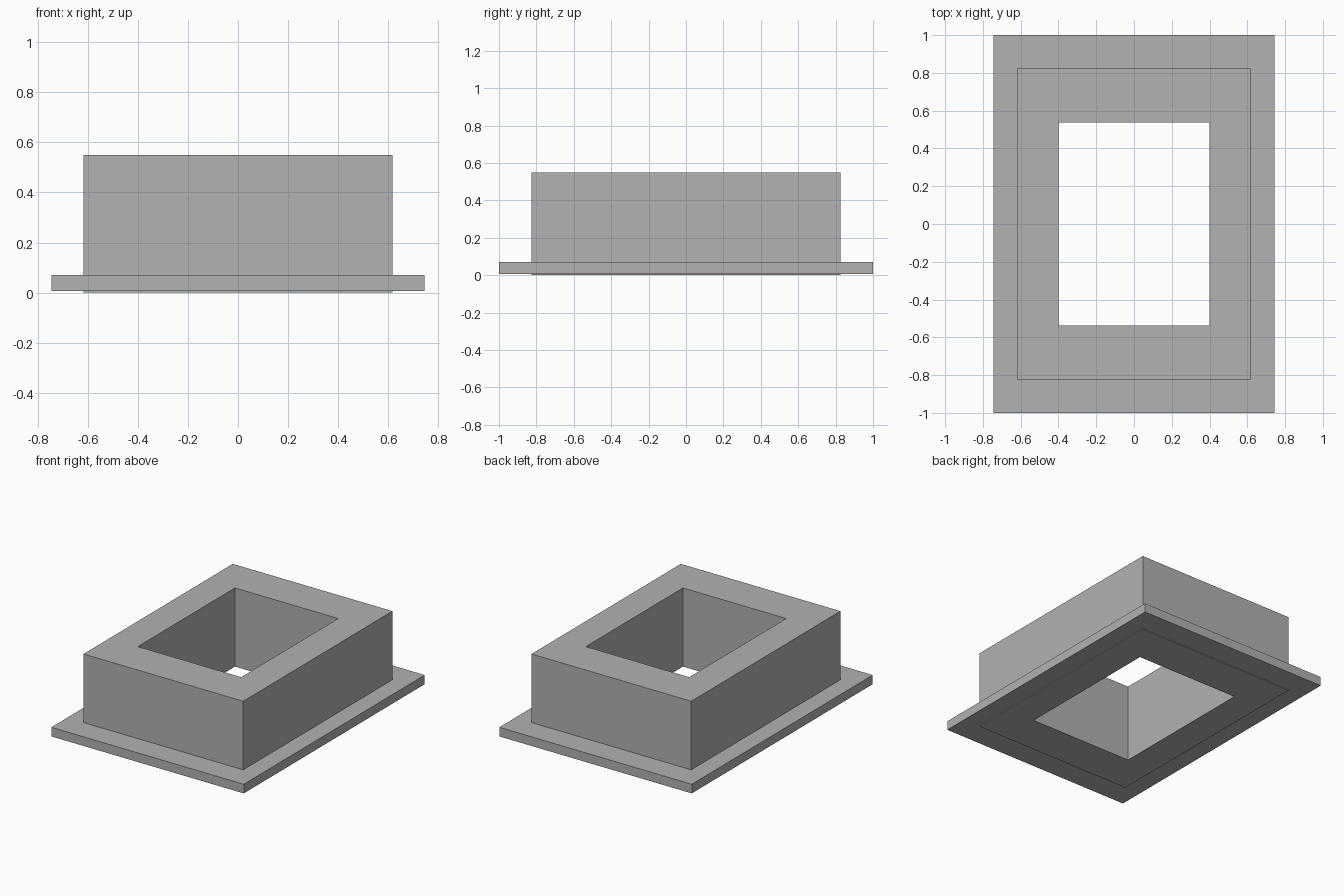
import bpy
import bmesh

cube = bpy.data.objects.get("Cube")
if cube:
    bpy.data.objects.remove(cube, do_unlink=True)

# Single grey material
grey = bpy.data.materials.new("plain_grey")
grey.use_nodes = True
colour = (0.445, 0.445, 0.445, 1)
grey.diffuse_color = colour
grey.node_tree.nodes["Principled BSDF"].inputs["Base Color"].default_value = colour


def frame(name, outer, inner, bottom, top):
    """Rectangular tube; outer and inner are half sizes in x and y."""
    bm = bmesh.new()
    corners = [(-1, -1), (1, -1), (1, 1), (-1, 1)]
    loops = [
        [bm.verts.new((sx * hx, sy * hy, z)) for sx, sy in corners]
        for (hx, hy), z in ((outer, bottom), (outer, top), (inner, top), (inner, bottom))
    ]
    # Join each loop to the next: outside, top, inside, underside
    for i, a in enumerate(loops):
        b = loops[(i + 1) % len(loops)]
        for j in range(4):
            k = (j + 1) % 4
            bm.faces.new((a[j], a[k], b[k], b[j]))
    bmesh.ops.recalc_face_normals(bm, faces=bm.faces)
    mesh = bpy.data.meshes.new(name)
    bm.to_mesh(mesh)
    bm.free()
    mesh.materials.append(grey)
    obj = bpy.data.objects.new(name, mesh)
    bpy.context.collection.objects.link(obj)
    return obj


body_size = (0.618, 0.825)

# Tall hollow body, standing slightly proud below the flange
frame("body", body_size, (0.40, 0.537), 0, 0.55)

# Thin flange around the foot of the body
frame("flange", (0.745, 1.0), body_size, 0.006, 0.07)
